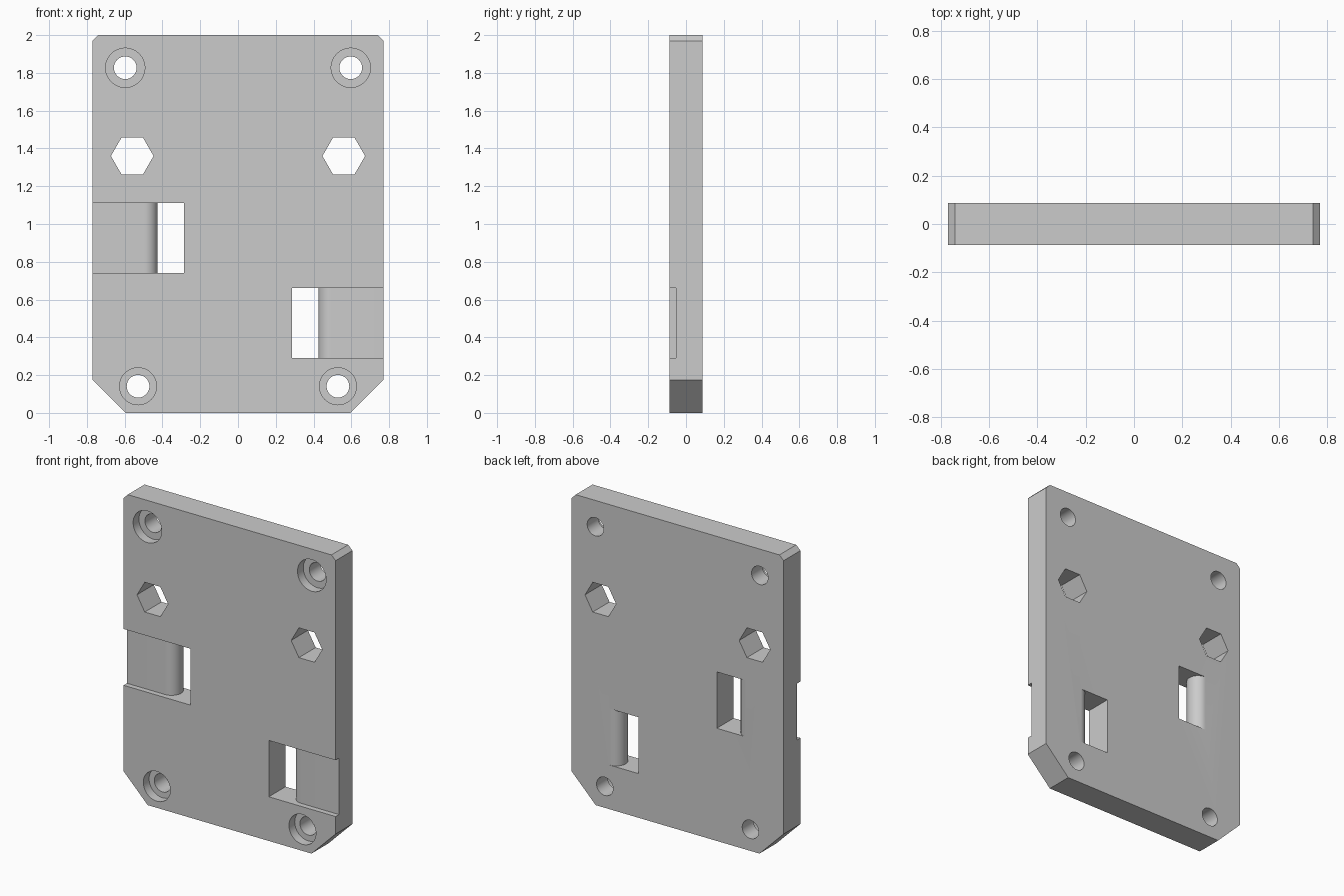
import bpy, bmesh
from math import cos, sin, pi, radians

cube = bpy.data.objects.get("Cube")
if cube:
    bpy.data.objects.remove(cube, do_unlink=True)

HALF_W, HALF_T, HEIGHT = 0.77, 0.087, 2.0

grey = bpy.data.materials.new("plain grey")
grey.use_nodes = True
colour = (0.6, 0.6, 0.6, 1)
grey.diffuse_color = colour
grey.node_tree.nodes["Principled BSDF"].inputs["Base Color"].default_value = colour


def prism(name, points, offset):
    """Extrude a closed outline of 3D points along offset."""
    bm = bmesh.new()
    face = bm.faces.new([bm.verts.new(p) for p in points])
    top = bmesh.ops.extrude_face_region(bm, geom=[face])["geom"]
    bmesh.ops.translate(bm, vec=offset,
                        verts=[v for v in top if isinstance(v, bmesh.types.BMVert)])
    bmesh.ops.recalc_face_normals(bm, faces=bm.faces)
    mesh = bpy.data.meshes.new(name)
    bm.to_mesh(mesh)
    bm.free()
    mesh.materials.append(grey)
    obj = bpy.data.objects.new(name, mesh)
    bpy.context.collection.objects.link(obj)
    return obj


def cut(target, cutter):
    """Subtract the cutter and remove it."""
    mod = target.modifiers.new("cut", 'BOOLEAN')
    mod.operation, mod.solver, mod.object = 'DIFFERENCE', 'EXACT', cutter
    bpy.context.view_layer.objects.active = target
    bpy.ops.object.modifier_apply(modifier=mod.name)
    bpy.data.objects.remove(cutter, do_unlink=True)


def bore(target, x, z, radius, sides, y_end):
    """Cut a round or hexagonal hole from the front to y_end."""
    ring = [(x + radius * cos(2 * pi * i / sides), -0.2,
             z + radius * sin(2 * pi * i / sides)) for i in range(sides)]
    cut(target, prism("bore_cutter", ring, (0, y_end + 0.2, 0)))


def slot(target, side, z_low, z_high):
    """Cut a shallow edge channel that rolls over a round nose into a window."""
    floor = -0.052
    r = (HALF_T - floor) / 2
    nose_x, mid_y = 0.425 + r, (HALF_T + floor) / 2
    arc = [(nose_x - r * sin(pi * i / 24), mid_y - r * cos(pi * i / 24))
           for i in range(25)]
    outline = ([(0.285, -0.2), (0.9, -0.2), (0.9, floor)] + arc
               + [(nose_x, 0.2), (0.285, 0.2)])
    cut(target, prism("slot_cutter", [(side * x, y, z_low) for x, y in outline],
                      (0, 0, z_high - z_low)))


# Plate with small top chamfers and large bottom chamfers
half = [(0.595, 0), (HALF_W, 0.175), (HALF_W, HEIGHT - 0.03), (HALF_W - 0.03, HEIGHT)]
outline = half + [(-x, z) for x, z in reversed(half)]
plate = prism("mounting_plate", [(x, -HALF_T, z) for x, z in outline],
              (0, 2 * HALF_T, 0))

for side in (-1, 1):
    # Counterbored screw holes, upper and lower
    for x, z, head in ((0.597, 1.827, 0.104), (0.529, 0.141, 0.098)):
        bore(plate, side * x, z, head, 48, -0.027)
        bore(plate, side * x, z, 0.06, 48, 0.2)
    # Hexagonal through hole
    bore(plate, side * 0.56, 1.36, 0.113, 6, 0.2)

# Strap slots
slot(plate, -1, 0.74, 1.11)
slot(plate, 1, 0.29, 0.66)

bpy.ops.object.select_all(action='DESELECT')
plate.select_set(True)
bpy.context.view_layer.objects.active = plate
bpy.ops.object.shade_smooth_by_angle(angle=radians(30))
